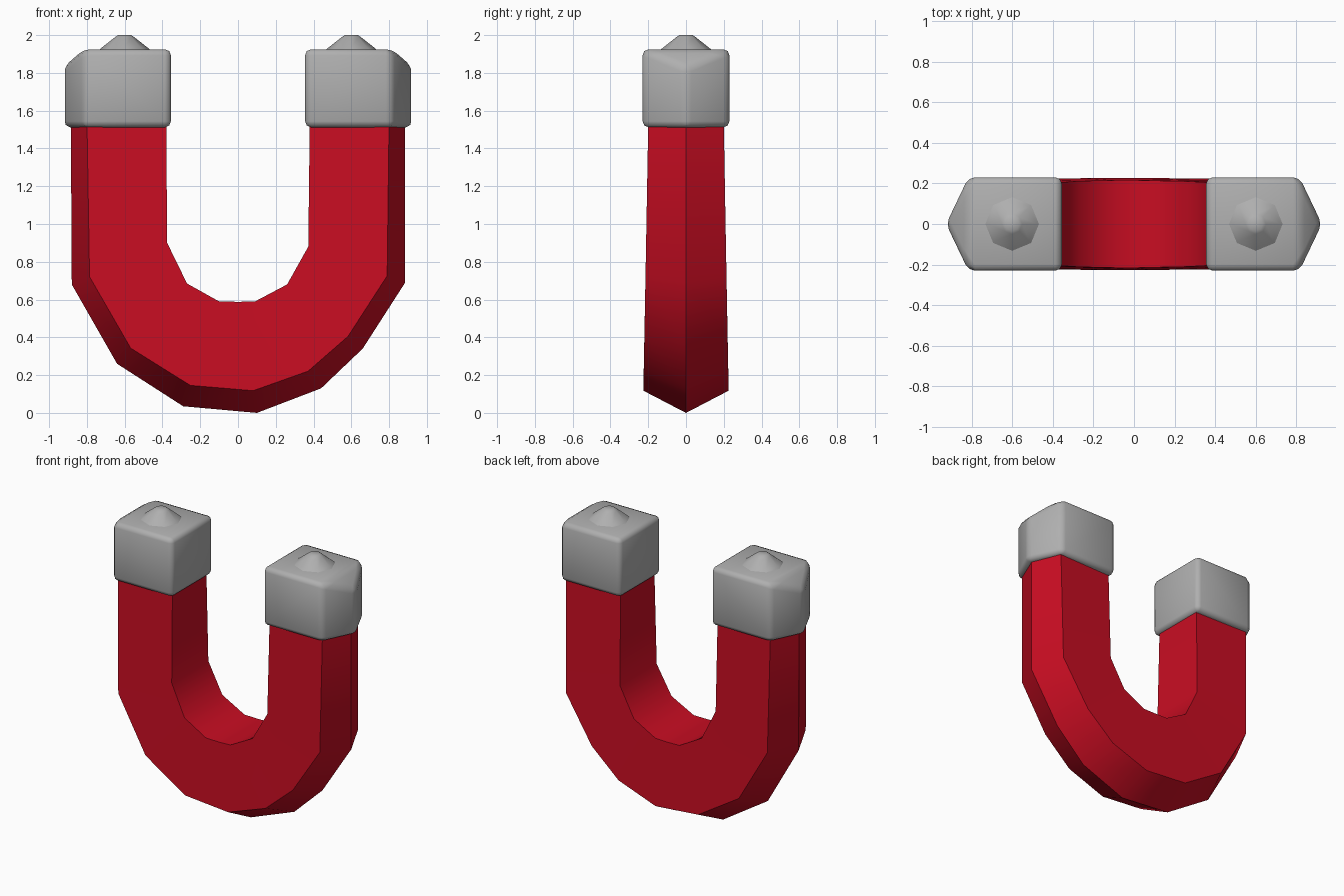
import bpy, bmesh, math

cube = bpy.data.objects.get("Cube")
if cube:
    bpy.data.objects.remove(cube, do_unlink=True)


def material(name, rgb):
    mat = bpy.data.materials.new(name)
    mat.use_nodes = True
    mat.diffuse_color = (*rgb, 1)
    mat.node_tree.nodes["Principled BSDF"].inputs["Base Color"].default_value = (*rgb, 1)
    return mat


red = material("red paint", (0.58, 0.004, 0.016))
grey = material("grey metal", (0.43, 0.43, 0.43))


def finish(bm, name, mat, angle):
    """Turn a bmesh into a smooth-shaded object with sharp edges kept."""
    bmesh.ops.recalc_face_normals(bm, faces=bm.faces)
    mesh = bpy.data.meshes.new(name)
    bm.to_mesh(mesh)
    bm.free()
    mesh.materials.append(mat)
    obj = bpy.data.objects.new(name, mesh)
    bpy.context.collection.objects.link(obj)
    bpy.ops.object.select_all(action='DESELECT')
    obj.select_set(True)
    bpy.context.view_layer.objects.active = obj
    bpy.ops.object.shade_smooth_by_angle(angle=math.radians(angle))
    return obj


def loft(bm, rings):
    """Skin neighbouring rings of vertices with quads."""
    for a, b in zip(rings, rings[1:]):
        for i in range(len(a)):
            j = (i + 1) % len(a)
            bm.faces.new((a[i], a[j], b[j], b[i]))


# Horseshoe body: five-sided section with a ridge along the outside
inner = [(.38, 1.54), (.372, .88), (.26, .68), (.09, .59), (0, .588),
         (-.10, .59), (-.27, .685), (-.375, .9), (-.38, 1.54)]
outer = [(.885, 1.54), (.885, .69), (.66, .34), (.44, .13), (.10, 0),
         (-.29, .035), (-.64, .26), (-.88, .68), (-.885, 1.54)]
bm = bmesh.new()
rings = []
for (ix, iz), (ox, oz) in zip(inner, outer):
    depth = .226 - .017 * oz
    t = .80 + .02 * oz
    sx, sz = ix + (ox - ix) * t, iz + (oz - iz) * t
    section = [(ix, -depth + .01, iz), (sx, -depth, sz), (ox, 0, oz),
               (sx, depth, sz), (ix, depth - .01, iz)]
    rings.append([bm.verts.new(p) for p in section])
loft(bm, rings)
bm.faces.new(rings[0])
bm.faces.new(rings[-1])
finish(bm, "horseshoe_body", red, 42)


# Pole caps: bevelled five-sided blocks with a sloping outer corner
def pole_cap(side, name):
    bm = bmesh.new()
    plan = [(.355, -.23), (.815, -.23), (.925, 0), (.815, .23), (.355, .23)]
    low = [bm.verts.new((side * x, y, 1.512)) for x, y in plan]
    high = [bm.verts.new((side * x, y, 1.83 if y == 0 else 1.925)) for x, y in plan]
    loft(bm, [low, high])
    bm.faces.new(low)
    bm.faces.new((high[0], high[1], high[3], high[4]))
    bm.faces.new((high[1], high[2], high[3]))
    bmesh.ops.bevel(bm, geom=bm.edges[:], offset=.032, segments=2,
                    profile=.5, affect='EDGES', clamp_overlap=True)
    finish(bm, name, grey, 50)


# Low rounded nub on top of each cap
def nub(side, name):
    bm = bmesh.new()
    rings = []
    for radius, z in [(.15, 1.91), (.12, 1.935), (.05, 1.99), (.035, 2.0)]:
        rings.append([bm.verts.new((side * .6 + radius * math.cos(a * math.tau / 8),
                                    radius * math.sin(a * math.tau / 8), z))
                      for a in range(8)])
    loft(bm, rings)
    bm.faces.new(rings[0])
    bm.faces.new(rings[-1])
    finish(bm, name, grey, 60)


for side, label in ((1, "left"), (-1, "right")):
    pole_cap(side, label + "_pole_cap")
    nub(side, label + "_cap_nub")
